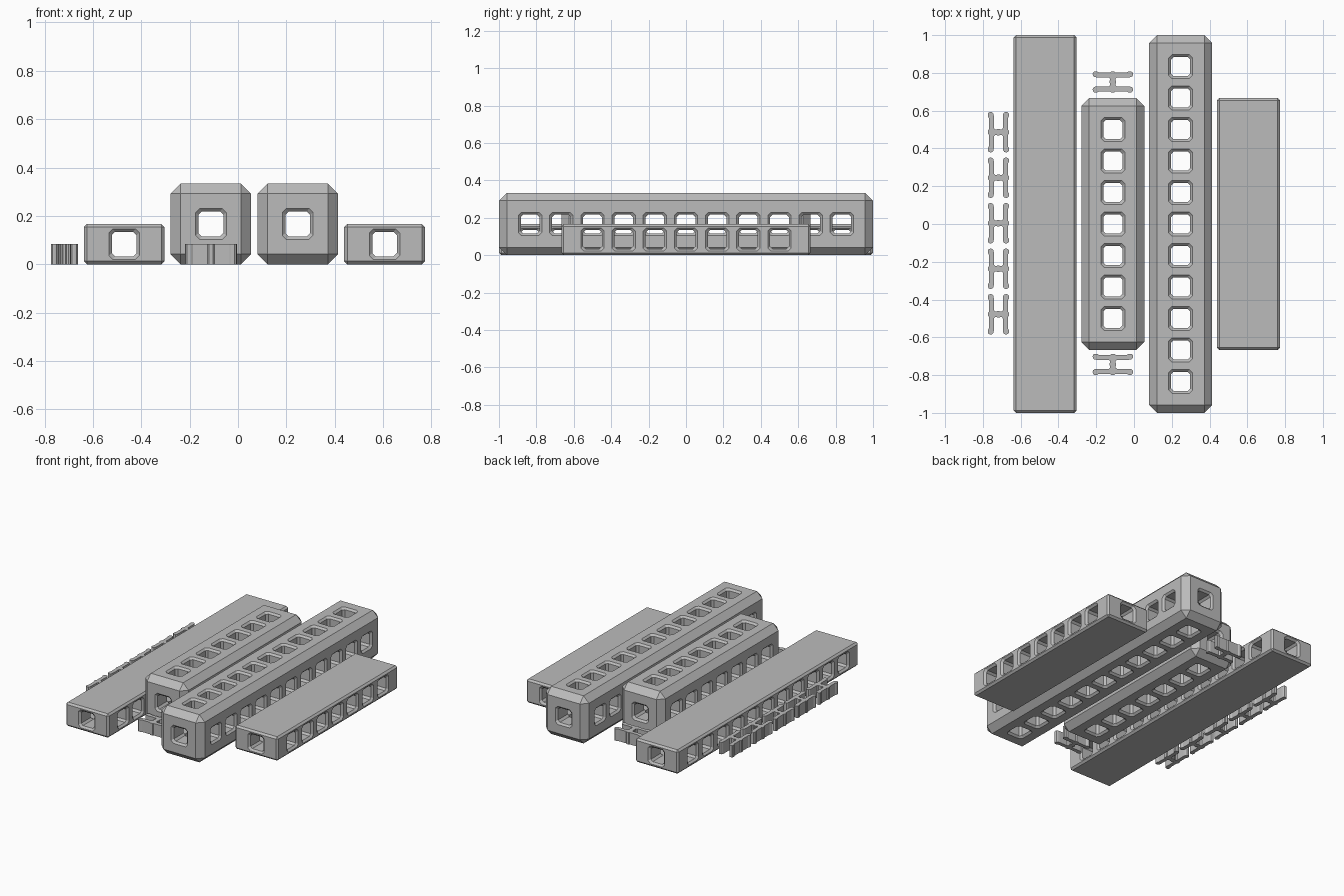
import bpy, bmesh, math
from mathutils import Matrix

if "Cube" in bpy.data.objects:
    bpy.data.objects.remove(bpy.data.objects["Cube"])

PITCH = 1 / 6           # spacing between holes
HOLE = 0.05             # half width of a hole
RIM = 0.0125            # chamfer around each hole mouth

grey = bpy.data.materials.new("light grey plastic")
grey.diffuse_color = (0.5, 0.5, 0.5, 1)
grey.use_nodes = True
grey.node_tree.nodes["Principled BSDF"].inputs["Base Color"].default_value = grey.diffuse_color


def new_object(name, bm, loc=(0, 0, 0)):
    bmesh.ops.recalc_face_normals(bm, faces=bm.faces)
    mesh = bpy.data.meshes.new(name)
    bm.to_mesh(mesh)
    bm.free()
    mesh.materials.append(grey)
    ob = bpy.data.objects.new(name, mesh)
    ob.location = loc
    bpy.context.collection.objects.link(ob)
    return ob


def square_ring(r):
    """Square with cut corners."""
    c = r * 0.74
    return [(r, -c), (r, c), (c, r), (-c, r), (-r, c), (-r, -c), (-c, -r), (c, -r)]


def add_hole(bm, axis, half, offset, size):
    """Through hole along an axis, flared at both mouths."""
    over = 0.01
    wide = size + RIM + over
    rings = []
    for t, r in ((-half - over, wide), (-half + RIM, size),
                 (half - RIM, size), (half + over, wide)):
        ring = []
        for a, b in square_ring(r):
            p = {"x": (t, a + offset, b), "y": (a, t, b), "z": (a, b + offset, t)}[axis]
            ring.append(bm.verts.new(p))
        rings.append(ring)
    for lo, hi in zip(rings, rings[1:]):
        for i in range(8):
            j = (i + 1) % 8
            bm.faces.new((lo[i], lo[j], hi[j], hi[i]))
    bm.faces.new(rings[0][::-1])
    bm.faces.new(rings[-1])


def apply_modifier(ob, name):
    bpy.context.view_layer.objects.active = ob
    bpy.ops.object.modifier_apply(modifier=name)


def beam(name, x, units, height, chamfer, axes):
    """Chamfered bar with rows of holes across it and one tunnel along it."""
    size = (2 * PITCH, units * PITCH, height)
    bm = bmesh.new()
    bmesh.ops.create_cube(bm, size=1)
    bmesh.ops.scale(bm, vec=size, verts=bm.verts)
    bmesh.ops.bevel(bm, geom=bm.edges[:], offset=chamfer, segments=1,
                    affect='EDGES', profile=0.5)
    ob = new_object(name, bm, (x, 0, height / 2))
    half = dict(zip("xyz", (s / 2 for s in size)))
    for k, axis in enumerate(axes):
        cut = bmesh.new()
        count = 1 if axis == "y" else units - 1
        for i in range(count):
            add_hole(cut, axis, half[axis], (i - (count - 1) / 2) * PITCH,
                     HOLE + 0.0006 * k)
        cutter = new_object(name + "_cutter", cut, ob.location)
        cutter.hide_render = True
        mod = ob.modifiers.new("holes", 'BOOLEAN')
        mod.operation = 'DIFFERENCE'
        mod.solver = 'EXACT'
        mod.object = cutter
        bpy.context.view_layer.update()
        apply_modifier(ob, mod.name)
        bpy.data.objects.remove(cutter)
    return ob


def clip(name, x, y, turned):
    """H-shaped snap connector, extruded from a mirrored quarter outline."""
    quarter = [(0, 0.056), (0.008, 0.056), (0.014, 0.050), (0.074, 0.050),
               (0.083, 0.0555), (0.098, 0.0555), (0.105, 0.050), (0.107, 0.041),
               (0.105, 0.032), (0.098, 0.026), (0.084, 0.024), (0.022, 0.024),
               (0.014, 0.017), (0.014, 0.009), (0.018, 0.005), (0.018, 0)]
    right = quarter + [(u, -v) for u, v in quarter[-2::-1]]
    outline = right + [(-u, v) for u, v in right[-2:0:-1]]
    bm = bmesh.new()
    face = bm.faces.new([bm.verts.new((v, u, 0)) for u, v in outline])
    up = bmesh.ops.extrude_face_region(bm, geom=[face])["geom"]
    bmesh.ops.translate(bm, vec=(0, 0, PITCH / 2),
                        verts=[g for g in up if isinstance(g, bmesh.types.BMVert)])
    if turned:
        bmesh.ops.rotate(bm, matrix=Matrix.Rotation(math.pi / 2, 3, 'Z'), verts=bm.verts)
    return new_object(name, bm, (x, y, 0))


# Square beams with holes in all three directions
beam("long_square_beam", 0.247, 12, 2 * PITCH, PITCH / 4, "xzy")
beam("short_square_beam", -0.112, 8, 2 * PITCH, PITCH / 4, "xzy")

# Flat beams with side and end holes only
beam("long_flat_beam", -0.471, 12, PITCH, 0.0125, "xy")
beam("short_flat_beam", 0.606, 8, PITCH, 0.0125, "xy")

# Row of connectors beside the beams
for i in range(5):
    clip(f"side_clip_{i + 1}", -0.718, 0.004 + (i - 2) * 0.241, False)

# Connectors at each end of the short square beam
clip("front_clip", -0.112, -0.743, True)
clip("back_clip", -0.112, 0.752, True)
